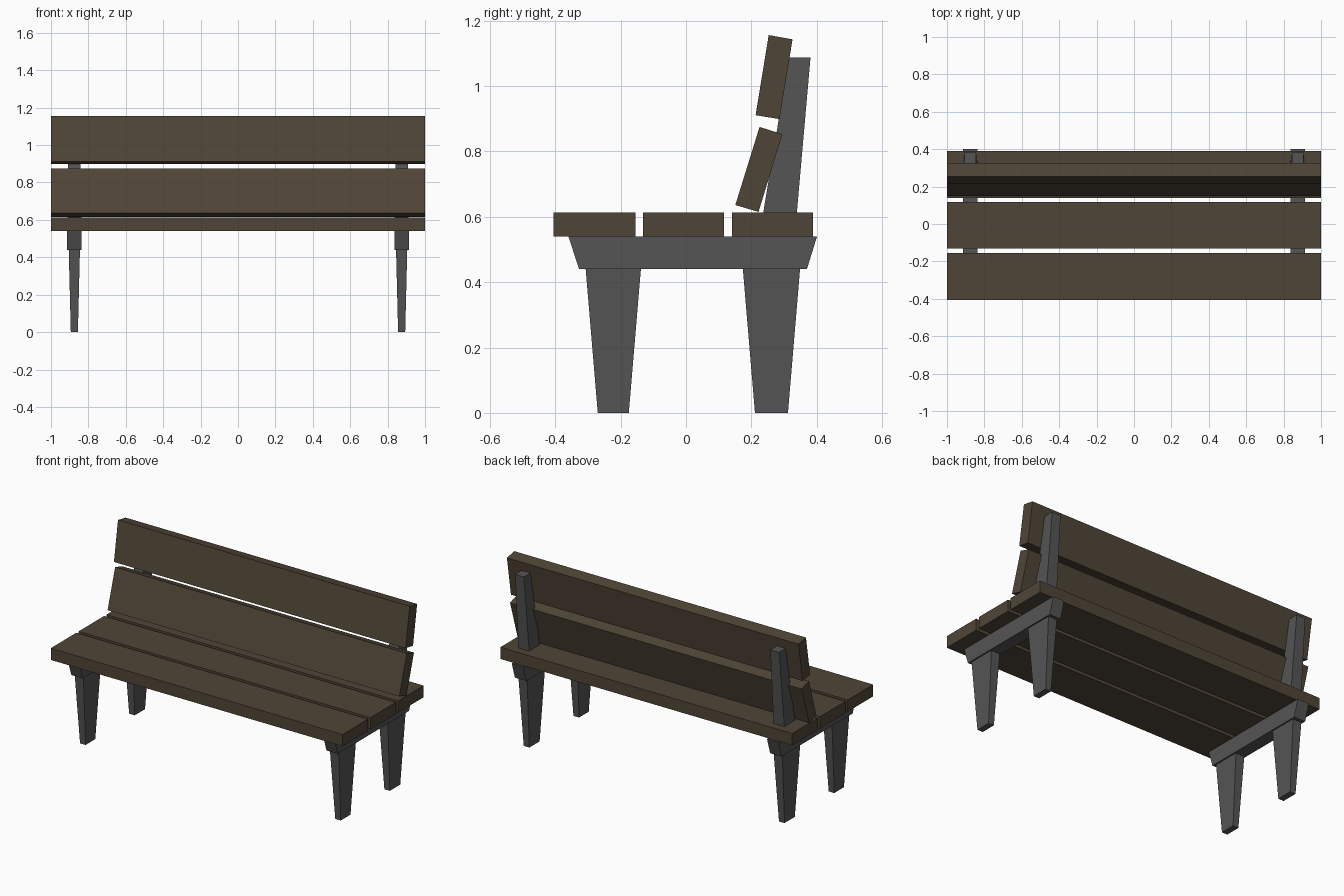
import bpy
import bmesh

cube = bpy.data.objects.get("Cube")
if cube:
    bpy.data.objects.remove(cube, do_unlink=True)


def make_material(name, colour):
    mat = bpy.data.materials.new(name)
    mat.use_nodes = True
    mat.diffuse_color = colour
    mat.node_tree.nodes["Principled BSDF"].inputs["Base Color"].default_value = colour
    return mat


wood = make_material("dark wood", (0.08, 0.06, 0.038, 1))
metal = make_material("grey metal", (0.09, 0.09, 0.09, 1))


def prism(name, profile, centre_x, half_widths, mat):
    """Extrude a (y, z) profile along x; half_widths gives one value per corner."""
    bm = bmesh.new()
    sides = []
    for sign in (-1, 1):
        sides.append([bm.verts.new((centre_x + sign * w, y, z))
                      for (y, z), w in zip(profile, half_widths)])
    left, right = sides
    bm.faces.new(left)
    bm.faces.new(right[::-1])
    n = len(profile)
    for i in range(n):
        j = (i + 1) % n
        bm.faces.new((left[i], right[i], right[j], left[j]))
    bmesh.ops.recalc_face_normals(bm, faces=bm.faces)
    mesh = bpy.data.meshes.new(name)
    bm.to_mesh(mesh)
    bm.free()
    mesh.materials.append(mat)
    obj = bpy.data.objects.new(name, mesh)
    bpy.context.collection.objects.link(obj)
    return obj


def upright(name, bottom, top, z0, z1, x, w0, w1):
    """Tapered metal member; bottom and top are (front y, back y)."""
    profile = [(bottom[0], z0), (bottom[1], z0), (top[1], z1), (top[0], z1)]
    prism(name, profile, x, (w0, w0, w1, w1), metal)


# Seat planks
SEAT_LOW, SEAT_TOP = 0.54, 0.613
for name, y0, y1 in (("front", -0.405, -0.155),
                     ("middle", -0.132, 0.117),
                     ("rear", 0.14, 0.389)):
    prism(f"seat_plank_{name}",
          [(y0, SEAT_LOW), (y1, SEAT_LOW), (y1, SEAT_TOP), (y0, SEAT_TOP)],
          0, [1] * 4, wood)

# Leaning backrest planks
prism("back_plank_lower",
      [(0.151, 0.636), (0.222, 0.615), (0.295, 0.853), (0.225, 0.875)],
      0, [1] * 4, wood)
prism("back_plank_upper",
      [(0.213, 0.911), (0.286, 0.899), (0.326, 1.143), (0.253, 1.156)],
      0, [1] * 4, wood)

# Metal frame at each end
for side, x in (("right", -0.875), ("left", 0.875)):
    upright(f"seat_rail_{side}", (-0.327, 0.37), (-0.36, 0.401),
            0.44, SEAT_LOW, x, 0.039, 0.039)
    upright(f"front_leg_{side}", (-0.27, -0.175), (-0.307, -0.138),
            0, 0.44, x, 0.019, 0.03)
    upright(f"rear_leg_{side}", (0.211, 0.312), (0.174, 0.349),
            0, 0.44, x, 0.019, 0.03)
    upright(f"back_post_{side}", (0.236, 0.339), (0.315, 0.381),
            0.61, 1.087, x, 0.037, 0.03)
